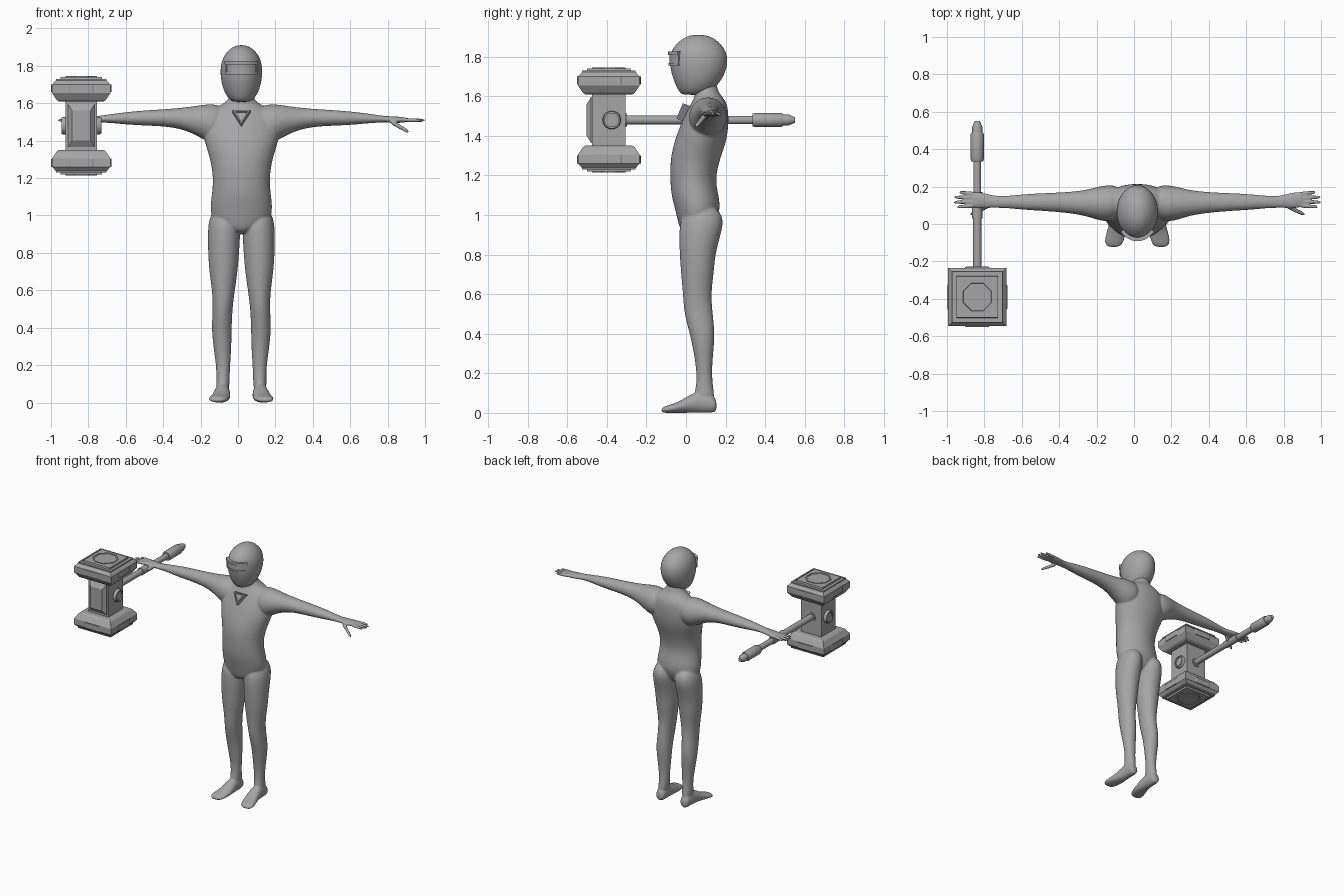
import bpy
import bmesh
from math import cos, pi, radians, sin

if "Cube" in bpy.data.objects:
    bpy.data.objects.remove(bpy.data.objects["Cube"], do_unlink=True)

CENTRE = 0.018                              # middle of the figure in x
HX, HY, HZ = -0.838, -0.39, 1.48            # middle of the hammer head

grey = bpy.data.materials.new("plain grey")
grey.use_nodes = True
grey.diffuse_color = (0.38, 0.38, 0.38, 1)
grey.node_tree.nodes["Principled BSDF"].inputs["Base Color"].default_value = grey.diffuse_color


def loft(bm, axis, rows, sides=16, swell=1.0):
    """Closed skin through rows of (position, low a, high a, low b, high b)."""
    start = -pi / 2 + (pi / sides if sides % 2 == 0 else 0)
    rings = []
    for t, a0, a1, b0, b1 in rows:
        ring = []
        for i in range(sides):
            angle = start + 2 * pi * i / sides
            a = (a0 + a1) / 2 + (a1 - a0) / 2 * swell * cos(angle)
            b = (b0 + b1) / 2 + (b1 - b0) / 2 * swell * sin(angle)
            place = {"x": (t, a, b), "y": (a, t, b), "z": (a, b, t)}[axis]
            ring.append(bm.verts.new(place))
        rings.append(ring)
    for low, high in zip(rings, rings[1:]):
        for i in range(sides):
            j = (i + 1) % sides
            bm.faces.new((low[i], low[j], high[j], high[i]))
    bm.faces.new(rings[0])
    bm.faces.new(rings[-1])


def box_loft(bm, axis, rows):
    """Four-sided loft whose rows give the true rectangle limits."""
    loft(bm, axis, rows, 4, 1 / cos(pi / 4))


def stack(bm, axis, a, b, rows, sides):
    """Regular prism steps from rows of (position, flat-to-centre radius)."""
    loft(bm, axis, [(t, a - r, a + r, b - r, b + r) for t, r in rows], sides, 1 / cos(pi / sides))


def finish(name, bm, style="flat"):
    bmesh.ops.recalc_face_normals(bm, faces=bm.faces)
    mesh = bpy.data.meshes.new(name)
    bm.to_mesh(mesh)
    bm.free()
    mesh.materials.append(grey)
    obj = bpy.data.objects.new(name, mesh)
    bpy.context.collection.objects.link(obj)
    if style != "flat":
        bpy.ops.object.select_all(action="DESELECT")
        obj.select_set(True)
        bpy.context.view_layer.objects.active = obj
        if style == "soft":
            bpy.ops.object.shade_smooth()
            obj.modifiers.new("rounding", "SUBSURF").levels = 2
            obj.modifiers["rounding"].render_levels = 2
        else:
            bpy.ops.object.shade_smooth_by_angle(angle=radians(35))
    return obj


# Body: torso, legs, feet, arms and hands fused into one skin
body = bmesh.new()
torso = [(.9, .05, -.02, .1), (.96, .15, -.04, .15), (1.03, .168, -.055, .175),
         (1.1, .16, -.075, .165), (1.18, .15, -.08, .147), (1.28, .16, -.08, .17),
         (1.37, .19, -.06, .205), (1.45, .21, -.03, .215), (1.52, .19, 0, .215),
         (1.57, .15, .03, .205), (1.6, .09, .045, .18), (1.63, .062, .04, .16),
         (1.69, .055, .03, .15)]
leg = [(1.05, .04, .14, .03, .15), (.98, .006, .175, -.03, .195), (.9, .006, .18, -.035, .175),
       (.8, .012, .178, -.032, .147), (.7, .02, .172, -.025, .14), (.6, .035, .156, -.015, .126),
       (.5, .048, .152, -.01, .135), (.4, .052, .16, .02, .147), (.3, .053, .15, .04, .137),
       (.2, .06, .135, .055, .13), (.12, .063, .133, .05, .138), (.05, .065, .136, .03, .15)]
foot = [(.155, .08, .125, .01, .06), (.14, .066, .136, 0, .09), (.09, .064, .138, 0, .11),
        (.03, .06, .145, 0, .1), (-.03, .058, .16, 0, .058), (-.08, .068, .176, 0, .042),
        (-.11, .08, .172, 0, .032), (-.125, .1, .155, .004, .022)]
arm = [(.08, .04, .2, 1.42, 1.58), (.15, .01, .21, 1.38, 1.597), (.21, .02, .2, 1.41, 1.592),
       (.28, .045, .18, 1.45, 1.58), (.38, .06, .17, 1.475, 1.57), (.5, .07, .165, 1.48, 1.563),
       (.6, .075, .16, 1.485, 1.555), (.7, .085, .15, 1.495, 1.542), (.76, .087, .15, 1.497, 1.532),
       (.81, .085, .165, 1.495, 1.53), (.86, .085, .172, 1.495, 1.527), (.89, .09, .168, 1.5, 1.522)]
loft(body, "z", [(z, CENTRE - w, CENTRE + w, y0, y1) for z, w, y0, y1 in torso], swell=1.02)


def digit(side, tip_x, base, tip, radius):
    """Tapered finger from base (x, y, z) to a tip (y, z)."""
    rows = []
    for share, size in ((0, 1), (.35, 1.05), (.7, .95), (.93, .85), (1, .5)):
        x = base[0] + (tip_x - base[0]) * share
        y = base[1] + (tip[0] - base[1]) * share
        z = base[2] + (tip[1] - base[2]) * share
        r = radius * size
        rows.append((CENTRE + side * x, y - r, y + r, z - r, z + r))
    loft(body, "x", rows, 10, 1.05)


for side in (-1, 1):
    for axis, rows in (("z", leg), ("y", foot)):
        loft(body, axis, [(t, CENTRE + side * x0, CENTRE + side * x1, b0, b1)
                          for t, x0, x1, b0, b1 in rows], swell=1.02)
    loft(body, "x", [(CENTRE + side * x, *limits) for x, *limits in arm], swell=1.02)
    for i, reach in enumerate((.965, .984, .982, .955)):
        y = .1 + .02 * i
        digit(side, reach, (.85, y, 1.511), (y + (i - 1.5) * .007, 1.509), .0105)
    digit(side, .895, (.79, .1, 1.507), (.05, 1.447), .0135)

body = finish("body", body, "soft")
fuse = body.modifiers.new("fuse", "REMESH")
fuse.mode = "VOXEL"
fuse.voxel_size = .0062
fuse.use_smooth_shade = True
relax = body.modifiers.new("relax", "SMOOTH")
relax.factor = .5
relax.iterations = 6

# Helmet: an egg with a narrow jaw
helmet = bmesh.new()
shell = [(1.607, .035, -.01, .09), (1.615, .058, -.028, .115), (1.64, .08, -.045, .145),
         (1.68, .099, -.062, .178), (1.73, .11, -.078, .203), (1.78, .113, -.083, .212),
         (1.83, .105, -.075, .202), (1.87, .083, -.045, .172), (1.9, .05, -.005, .13),
         (1.911, .018, .04, .085)]
loft(helmet, "z", [(z, CENTRE - w, CENTRE + w, y0, y1) for z, w, y0, y1 in shell], swell=1.02)
finish("helmet", helmet, "soft")


# Visor: curved bands wrapped round the face
def face_band(name, z0, z1, first, last, grow, steps=12):
    bm = bmesh.new()
    columns = []
    for i in range(steps + 1):
        angle = radians(first + (last - first) * i / steps)
        columns.append([bm.verts.new((CENTRE + (.111 + g) * sin(angle),
                                      .065 - (.146 + g) * cos(angle), z))
                        for g, z in ((-.03, z0), (grow, z0), (grow, z1), (-.03, z1))])
    for left, right in zip(columns, columns[1:]):
        for k in range(4):
            n = (k + 1) % 4
            bm.faces.new((left[k], right[k], right[n], left[n]))
    bm.faces.new(columns[0])
    bm.faces.new(columns[-1])
    finish(name, bm, "sharp")


face_band("visor_glass", 1.765, 1.815, -42, 42, .002)
face_band("visor_brow", 1.808, 1.825, -47, 47, .011)
face_band("visor_sill", 1.755, 1.767, -47, 47, .007)
for label, turn in (("right", -1), ("left", 1)):
    face_band("visor_frame_" + label, 1.76, 1.815, 42 * turn, 47 * turn, .006, 2)

# Chest badge: tilted triangle with a sunken middle
badge = bmesh.new()
stack(badge, "y", 0, 0, [(.035, .028), (-.012, .028), (-.016, .026), (-.016, .019), (-.006, .017)], 3)
badge = finish("chest_badge", badge)
badge.location = (CENTRE, -.012, 1.533)
badge.rotation_euler.x = -.4

# Hammer block with the raised front panel
block = bmesh.new()
stack(block, "z", HX, HY, [(HZ - .15, .085), (HZ + .15, .085)], 4)
box_loft(block, "y", [(HY - depth, HX - w, HX + w, HZ - h, HZ + h)
                      for depth, w, h in ((.08, .07, .115), (.09, .07, .115), (.112, .05, .08))])
finish("hammer_block", block)

# Hammer caps, each with an eight-sided rim and four side plates
for label, up in (("top", 1), ("bottom", -1)):
    cap = bmesh.new()
    stack(cap, "z", HX, HY, [(HZ + up * h, r) for h, r in (
        (.13, .12), (.138, .132), (.175, .156), (.22, .156), (.242, .136), (.25, .136),
        (.25, .126), (.247, .126), (.247, .112), (.26, .11))], 4)
    stack(cap, "z", HX, HY, [(HZ + up * h, r) for h, r in (
        (.25, .084), (.265, .084), (.265, .075), (.261, .073))], 8)
    middle = HZ + up * .2
    for out in (-1, 1):
        for axis, along, across in (("x", HX, HY), ("y", HY, HX)):
            box_loft(cap, axis, [(along + out * d, across - w, across + w, middle - .021, middle + .021)
                                 for d, w in ((.14, .066), (.158, .066), (.162, .06))])
    finish("hammer_cap_" + label, cap)

# Round bosses on both sides of the block
for label, out in (("right", -1), ("left", 1)):
    boss = bmesh.new()
    stack(boss, "x", HY + .015, HZ, [(HX + out * d, r) for d, r in (
        (.07, .046), (.1, .046), (.107, .042), (.107, .034), (.098, .034))], 24)
    finish("hammer_boss_" + label, boss, "sharp")

# Handle: socket, shaft, hand collar, grip and pommel in one turned piece
handle = bmesh.new()
stack(handle, "y", HX, HZ, [
    (HY + .07, .034), (HY + .092, .034), (HY + .092, .022), (.03, .022), (.03, .027),
    (.17, .027), (.17, .021), (.335, .021), (.335, .031), (.345, .035), (.48, .035),
    (.49, .031), (.49, .027), (.52, .027), (.55, .014)], 20)
finish("hammer_handle", handle, "sharp")
